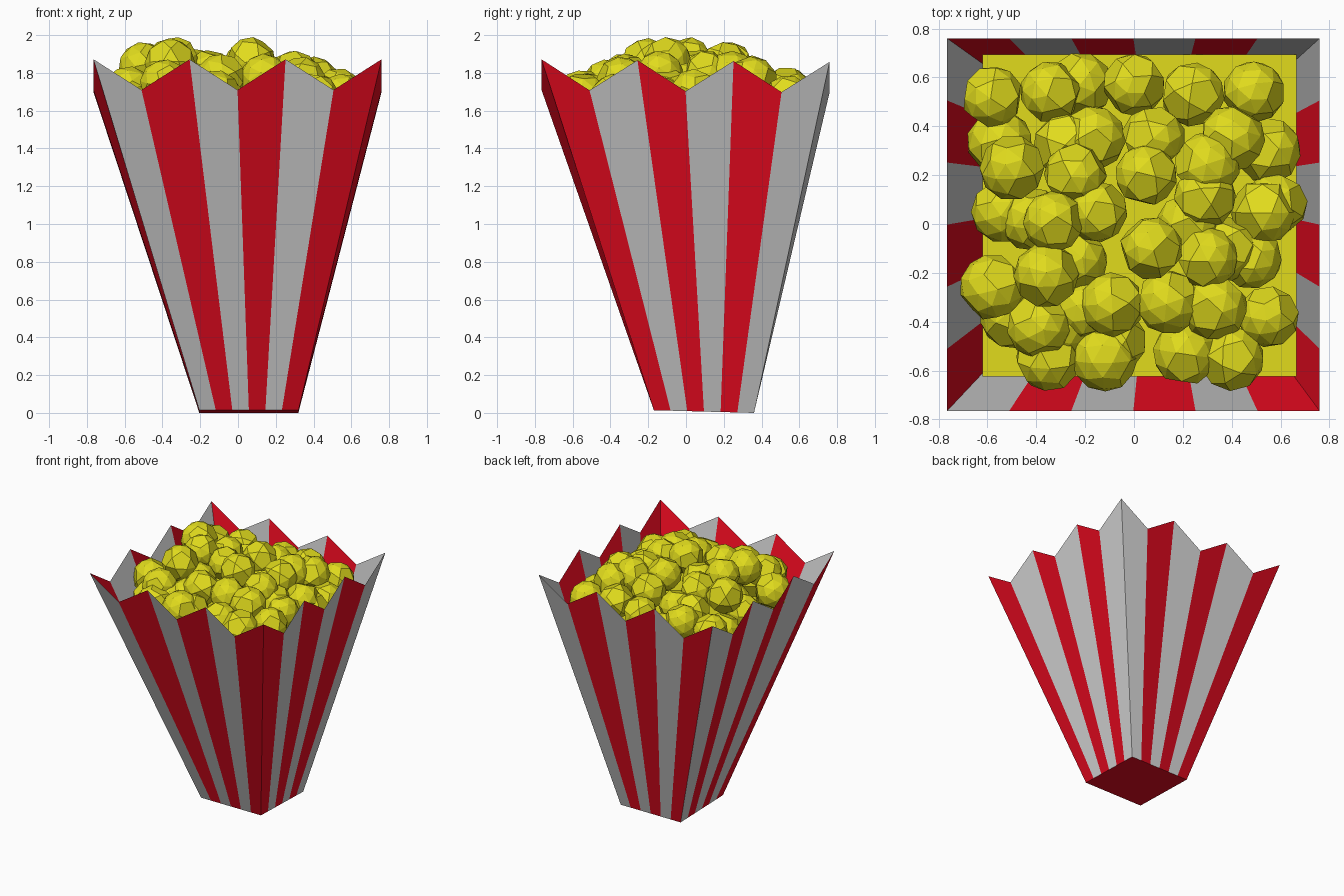
import bpy, bmesh, math, random
from mathutils import Vector, Matrix, Euler

if "Cube" in bpy.data.objects:
    bpy.data.objects.remove(bpy.data.objects["Cube"])

random.seed(4)


def material(name, rgb):
    m = bpy.data.materials.new(name)
    m.diffuse_color = (*rgb, 1)
    m.use_nodes = True
    m.node_tree.nodes["Principled BSDF"].inputs["Base Color"].default_value = m.diffuse_color
    return m


def add_object(name, bm, mat=None):
    me = bpy.data.meshes.new(name)
    bm.to_mesh(me)
    bm.free()
    ob = bpy.data.objects.new(name, me)
    bpy.context.collection.objects.link(ob)
    if mat:
        me.materials.append(mat)
    return ob


red = material("red", (0.80, 0.003, 0.014))
yellow = material("yellow", (0.75, 0.71, 0.012))

# Bucket outline: off-centre base corners and wide rim corners, counter-clockwise
base = [Vector(p) for p in ((-0.205, -0.17), (0.32, -0.17), (0.32, 0.36), (-0.205, 0.36))]
rim = [Vector(p) for p in ((-0.765, -0.765), (0.76, -0.765), (0.76, 0.76), (-0.765, 0.76))]
STRIPES = 6


def base_z(y):
    return 0.014 * (0.36 - y) / 0.53


def ring_points(side, i):
    """Bottom point and zigzag top point at stripe border i of a side."""
    t = i / STRIPES
    b = base[side].lerp(base[(side + 1) % 4], t)
    r = rim[side].lerp(rim[(side + 1) % 4], t)
    top = (1.865 if i % 2 == 0 else 1.703) - 0.009 * r.y
    return Vector((b.x, b.y, base_z(b.y))), Vector((r.x, r.y, top))


# Alternating wall stripes; which colour starts each side
walls = {True: bmesh.new(), False: bmesh.new()}
for side, starts_red in enumerate((False, True, False, False)):
    for i in range(STRIPES):
        b0, t0 = ring_points(side, i)
        b1, t1 = ring_points(side, i + 1)
        bm = walls[(i % 2 == 1) != starts_red]
        bm.faces.new([bm.verts.new(p) for p in (b0, b1, t1, t0)])
add_object("red_stripes", walls[True], red)
add_object("plain_stripes", walls[False])

# Base panel
bm = bmesh.new()
bm.faces.new([bm.verts.new((p.x, p.y, base_z(p.y))) for p in reversed(base)])
add_object("bucket_base", bm, red)

# Flat bed under the popcorn
bm = bmesh.new()
bm.faces.new([bm.verts.new((x, y, 1.56)) for x, y in
              ((-0.62, -0.625), (0.665, -0.625), (0.665, 0.695), (-0.62, 0.695))])
add_object("popcorn_bed", bm, yellow)

# Popcorn kernels heaped in a dome: upper ones, then partly hidden lower ones
upper = [(-.58, .52, 1.68), (-.34, .54, 1.70), (0, .57, 1.68), (.24, .53, 1.70), (.49, .54, 1.66),
         (-.50, .23, 1.83), (-.24, .20, 1.80), (.08, .35, 1.76), (.05, .20, 1.84),
         (.30, .24, 1.78), (.40, .35, 1.75), (-.33, .01, 1.865), (-.15, .05, 1.80),
         (.29, .11, 1.79), (.53, .05, 1.69), (-.36, -.21, 1.85), (-.58, -.26, 1.70),
         (.07, -.10, 1.86), (.30, -.14, 1.79), (-.09, -.33, 1.77), (.14, -.32, 1.77),
         (.33, -.34, 1.75), (.55, -.38, 1.67), (-.39, -.42, 1.74), (-.35, -.55, 1.66),
         (-.12, -.55, 1.68), (.21, -.53, 1.67), (.40, -.55, 1.67)]
lower = [(-.22, .57), (-.55, .33), (-.28, .33), (-.17, .35), (.55, .30),
         (-.54, .05), (-.42, .02), (.22, 0), (.58, .08), (-.24, -.15),
         (.38, -.10), (.48, -.14), (-.50, -.38), (-.20, -.35), (-.08, -.48), (-.30, -.42)]
spots = upper + [(x, y, 1.75 - 0.36 * x * x - 0.4 * y * y) for x, y in lower]

bm = bmesh.new()
for spot in spots:
    spin = Euler([random.uniform(0, math.tau) for _ in range(3)]).to_matrix().to_4x4()
    ball = bmesh.ops.create_icosphere(bm, subdivisions=2, radius=random.uniform(0.126, 0.138),
                                      matrix=Matrix.Translation(spot) @ spin)["verts"]
    # Press some five-sided tips flat to give broad facets
    for v in ball:
        if len(v.link_edges) == 5 and random.random() < 0.6:
            ring = [e.other_vert(v).co for e in v.link_edges]
            v.co = sum(ring, Vector()) / 5
add_object("popcorn_kernels", bm, yellow)
